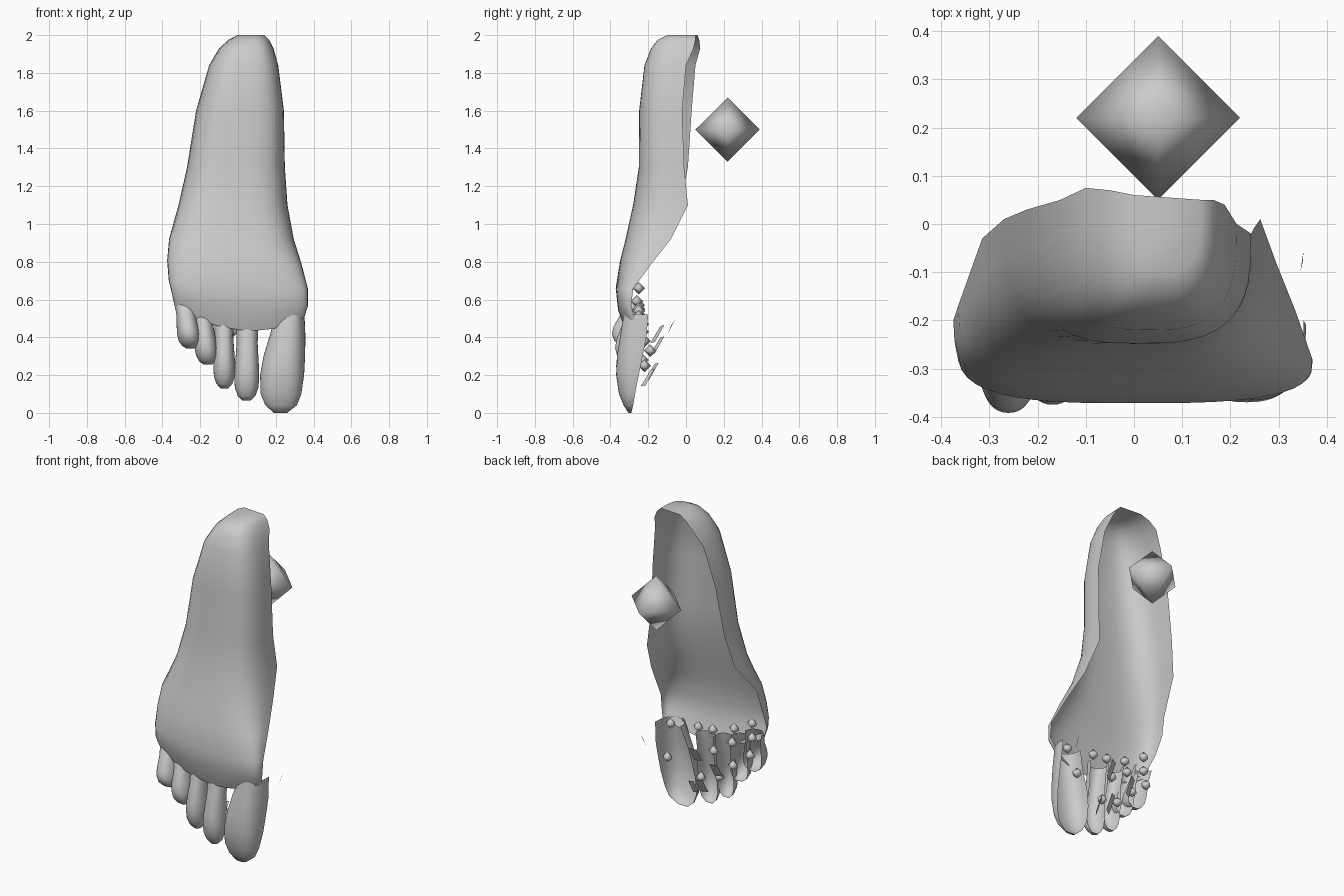
import bpy, bmesh, math
from mathutils import Vector


def finish(bm, name):
    mesh = bpy.data.meshes.new(name)
    bmesh.ops.recalc_face_normals(bm, faces=bm.faces[:])
    for f in bm.faces:
        f.smooth = True
    bm.to_mesh(mesh)
    bm.free()
    ob = bpy.data.objects.new(name, mesh)
    bpy.context.collection.objects.link(ob)
    return ob


def open_section(z, xl, xr, sole, rim_l, rim_r, skew=0.0, bow=0.0, n=3.1, count=22):
    """U-shaped section: left rim, round the sole, right rim."""
    pts = []
    for i in range(count + 1):
        a = math.pi * i / count
        c, s = -math.cos(a), math.sin(a)
        u = math.copysign(abs(c) ** (2 / n), c)
        v = abs(s) ** (2 / n)
        x = (xl + xr) / 2 + u * (xr - xl) / 2
        rim = rim_l + (rim_r - rim_l) * (u + 1) / 2
        pts.append(Vector((x, rim + (sole - rim) * v, z - skew * x + bow * u * u)))
    return pts


def loft(name, rings, cap_first=False, cap_last=False):
    bm = bmesh.new()
    rows = [[bm.verts.new(p) for p in r] for r in rings]
    for a, b in zip(rows, rows[1:]):
        for i in range(len(a) - 1):
            bm.faces.new((a[i], a[i + 1], b[i + 1], b[i]))
    if cap_first:
        bm.faces.new(rows[0])
    if cap_last:
        bm.faces.new(rows[-1])
    return finish(bm, name)


# Sole shell, open at the back: z, left, right, sole y, left rim y, right rim y, skew, bow
sole_rows = [
    (2.00, 0.00, 0.14, -0.10, 0.06, 0.05, 0, 0),
    (1.975, -0.05, 0.165, -0.15, 0.07, 0.05, 0, 0),
    (1.93, -0.10, 0.188, -0.185, 0.075, 0.04, 0, 0),
    (1.84, -0.153, 0.213, -0.22, 0.05, 0.00, 0, 0),
    (1.60, -0.222, 0.243, -0.248, 0.03, -0.02, 0, 0),
    (1.30, -0.27, 0.248, -0.25, 0.01, -0.01, 0, 0),
    (1.10, -0.315, 0.262, -0.28, -0.03, 0.01, 0, 0),
    (0.92, -0.365, 0.295, -0.32, -0.17, -0.08, 0, 0),
    (0.80, -0.375, 0.335, -0.35, -0.20, -0.18, 0.02, 0),
    (0.66, -0.367, 0.37, -0.372, -0.25, -0.28, 0.06, 0.02),
    (0.55, -0.35, 0.37, -0.36, -0.29, -0.29, 0.09, 0.05),
    (0.44, -0.335, 0.348, -0.32, -0.28, -0.27, 0.10, 0.09),
]
loft("foot_sole", [open_section(*r) for r in sole_rows], cap_first=True)

# Big toe
big_rows = [
    (0.52, 0.20, 0.352, -0.33, -0.23, -0.20),
    (0.40, 0.165, 0.357, -0.35, -0.25, -0.21),
    (0.30, 0.135, 0.355, -0.365, -0.25, -0.23),
    (0.20, 0.117, 0.35, -0.37, -0.26, -0.25),
    (0.10, 0.12, 0.335, -0.355, -0.27, -0.27),
    (0.04, 0.145, 0.312, -0.33, -0.28, -0.28),
    (0.00, 0.19, 0.26, -0.305, -0.29, -0.29),
]
loft("big_toe", [open_section(*r, n=2.4) for r in big_rows], cap_last=True)

# Small toes: base x, base z, tip x, tip z, half width, pad y
toe_shape = [(0, 0.9, 0.0), (0.3, 0.84, 0.45), (0.55, 0.95, 0.9), (0.7, 1.0, 1.0),
             (0.84, 0.95, 0.85), (0.94, 0.72, 0.5), (1, 0.35, 0.1)]
small_toes = [
    ("second_toe", 0.05, 0.50, 0.045, 0.065, 0.066, -0.365),
    ("third_toe", -0.075, 0.52, -0.072, 0.13, 0.058, -0.37),
    ("fourth_toe", -0.19, 0.55, -0.16, 0.255, 0.06, -0.375),
    ("little_toe", -0.285, 0.60, -0.25, 0.34, 0.062, -0.392),
]
for name, bx, bz, tx, tz, hw, pad in small_toes:
    rings = []
    for t, w, p in toe_shape:
        x, z = bx + (tx - bx) * t, bz + (tz - bz) * t
        rim = -0.25 - 0.04 * t
        rings.append(open_section(z, x - hw * w, x + hw * w,
                                  -0.31 + (pad + 0.31) * p, rim, rim, n=2.3))
    loft(name, rings, cap_last=True)


# Eight-sided joint markers
def marker(name, loc, radius):
    bm = bmesh.new()
    bmesh.ops.create_uvsphere(bm, u_segments=4, v_segments=2, radius=radius)
    finish(bm, name).location = loc


marker("ankle_marker", (0.05, 0.22, 1.5), 0.17)
joints = [
    (0.28, -0.25, 0.51), (0.26, -0.19, 0.33),
    (0.09, -0.25, 0.54), (0.05, -0.22, 0.25),
    (-0.01, -0.25, 0.55), (-0.03, -0.23, 0.43), (-0.07, -0.23, 0.28),
    (-0.15, -0.26, 0.59), (-0.15, -0.24, 0.51), (-0.17, -0.22, 0.38),
    (-0.28, -0.25, 0.66), (-0.28, -0.25, 0.57), (-0.28, -0.23, 0.47),
]
for i, loc in enumerate(joints):
    marker(f"toe_marker_{i + 1}", loc, 0.034)

# Loose skin flakes behind the toes: centre and sideways lean
bm = bmesh.new()
for x, y, z, lean in [(0.09, -0.20, 0.19, 0.01), (0.02, -0.18, 0.22, 0.02),
                      (0.04, -0.15, 0.42, 0.02), (-0.10, -0.15, 0.36, 0.02)]:
    c = Vector((x, y, z))
    offs = [(-lean, -0.04, -0.05), (lean, -0.015, -0.045),
            (lean, 0.035, 0.045), (-lean, 0.015, 0.04)]
    bm.faces.new([bm.verts.new(c + Vector(o)) for o in offs])
# Thin sliver beside the big toe
bm.faces.new([bm.verts.new(p) for p in
              [(0.345, -0.10, 0.41), (0.352, -0.055, 0.50), (0.35, -0.08, 0.46)]])
finish(bm, "skin_flakes")
